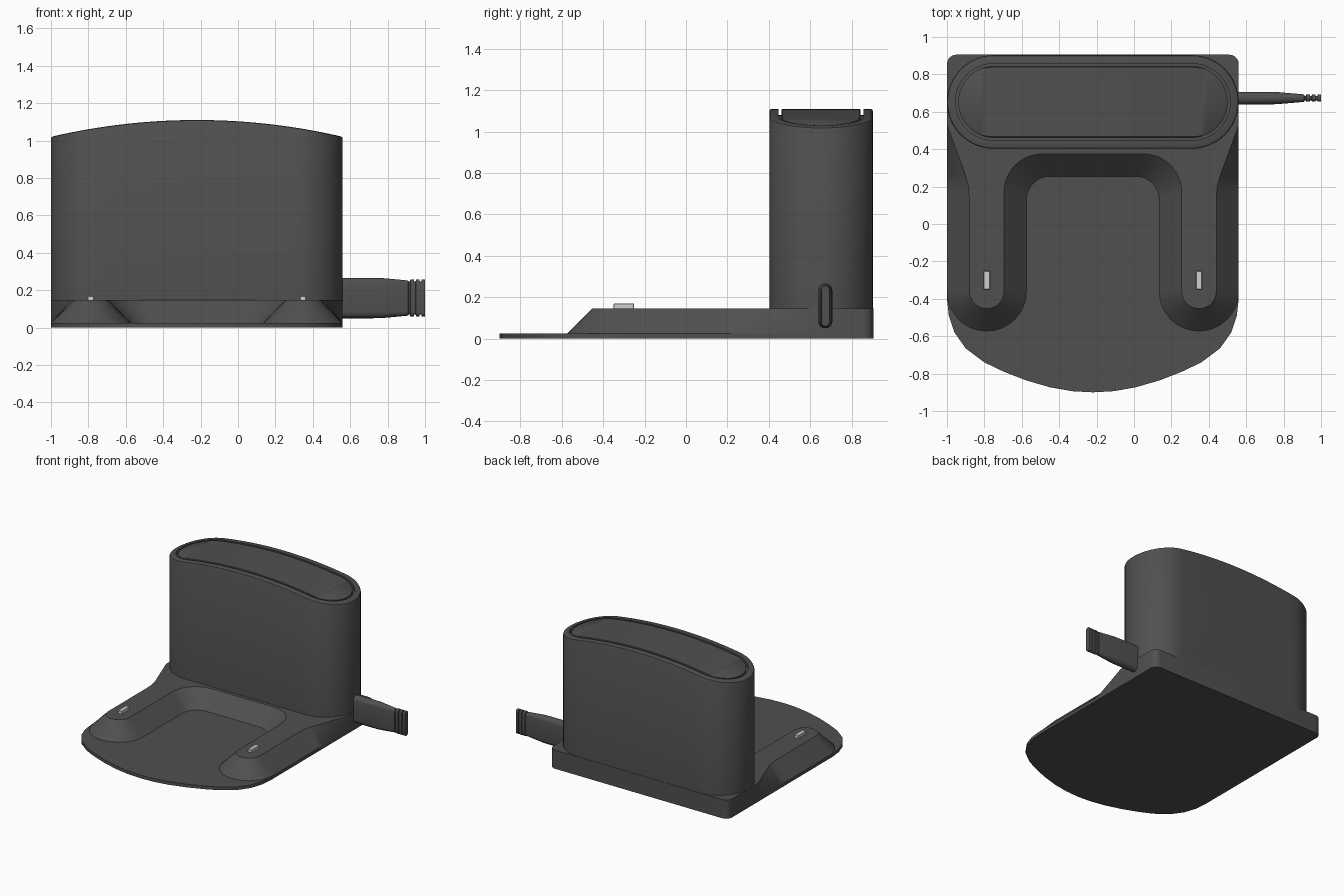
import bpy, bmesh, math

if "Cube" in bpy.data.objects:
    bpy.data.objects.remove(bpy.data.objects["Cube"])

CX = -0.22            # symmetry plane of the dock
PLATE, DECK = 0.025, 0.147


def material(name, v):
    m = bpy.data.materials.new(name)
    m.diffuse_color = (v, v, v, 1)
    m.use_nodes = True
    m.node_tree.nodes["Principled BSDF"].inputs["Base Color"].default_value = m.diffuse_color
    return m


DARK = material("charcoal plastic", 0.08)
METAL = material("light metal", 0.62)


def finish(bm, name, mat, angle=30):
    bmesh.ops.recalc_face_normals(bm, faces=bm.faces)
    me = bpy.data.meshes.new(name)
    bm.to_mesh(me)
    bm.free()
    ob = bpy.data.objects.new(name, me)
    bpy.context.collection.objects.link(ob)
    me.materials.append(mat)
    bpy.ops.object.select_all(action='DESELECT')
    ob.select_set(True)
    bpy.context.view_layer.objects.active = ob
    bpy.ops.object.shade_smooth_by_angle(angle=math.radians(angle))
    return ob


def arc(cx, cy, r, a0, a1, n=10):
    return [(cx + r * math.cos(math.radians(a0 + (a1 - a0) * i / n)),
             cy + r * math.sin(math.radians(a0 + (a1 - a0) * i / n))) for i in range(n + 1)]


def mirrored(half):
    """Close a left half outline by mirroring it about the dock's centre."""
    return half + [(2 * CX - x, y) for x, y in reversed(half) if abs(x - CX) > 1e-5]


def loft(bm, loops, cap_start=True, cap_end=True):
    """Skin a list of equal-length closed loops of 3D points."""
    rings = [[bm.verts.new(p) for p in lp] for lp in loops]
    n = len(rings[0])
    for a, b in zip(rings, rings[1:]):
        for i in range(n):
            j = (i + 1) % n
            bm.faces.new((a[i], a[j], b[j], b[i]))
    if cap_start:
        bm.faces.new(rings[0])
    if cap_end:
        bm.faces.new(rings[-1])
    return rings


def at_z(pts, z):
    return [(x, y, z) for x, y in pts]


# base plate with bowed front
back = arc(-0.95, 0.855, 0.05, 90, 180, 6)
plate = mirrored(back + [(-1, -0.4), (-0.99, -0.49), (-0.96, -0.58), (-0.9, -0.665),
                         (-0.8, -0.74), (-0.7, -0.788), (-0.58, -0.835), (-0.45, -0.873),
                         (-0.33, -0.894), (CX, -0.9)])
bm = bmesh.new()
loft(bm, [at_z(plate, 0), at_z(plate, PLATE)])
finish(bm, "base_plate", DARK)

# raised deck with two sloped arms
flare = [(-1, 0.53), (-0.9, 0.255), (-0.885, 0.2), (-0.88, 0.14)]
top = mirrored(back + flare + arc(-0.7875, -0.36, 0.0925, 180, 360, 16)
               + arc(-0.49, 0.17, 0.205, 180, 90))
foot = mirrored(back + [(-1, y) for _, y in flare] + arc(-0.7875, -0.36, 0.2125, 180, 360, 16)
                + arc(-0.45, 0.13, 0.125, 180, 90))
bm = bmesh.new()
loft(bm, [at_z(foot, PLATE - 0.003), at_z(foot, PLATE), at_z(top, DECK)])
finish(bm, "raised_deck", DARK)

# tower with arched top and a groove around the lid
HALF, RAD, TY = 0.53, 0.25, 0.6525
ARCH_R = (0.78 ** 2 + 0.09 ** 2) / (2 * 0.09)


def stadium(inset, drop=None, z=None):
    r, n = RAD - inset, 20
    pts = [(CX - HALF + 2 * HALF * i / n, TY - r) for i in range(1, n)]
    pts += arc(CX + HALF, TY, r, -90, 90, 24)
    pts += [(CX + HALF - 2 * HALF * i / n, TY + r) for i in range(1, n)]
    pts += arc(CX - HALF, TY, r, 90, 270, 24)
    if z is not None:
        return at_z(pts, z)
    return [(x, y, 1.11 - ARCH_R + math.sqrt(ARCH_R ** 2 - (x - CX) ** 2) - drop) for x, y in pts]


bm = bmesh.new()
rings = loft(bm, [stadium(0, z=DECK - 0.01), stadium(0, 0.01), stadium(0.003, 0.003),
                  stadium(0.01, 0), stadium(0.045, 0), stadium(0.045, 0.03),
                  stadium(0.06, 0.03), stadium(0.06, 0.003), stadium(0.064, 0)], cap_end=False)
lid = rings[-1]
n = len(lid)
# lid surface: strips joining front and back points that share the same x
first = 19 + 12 + 1                   # vertex just past the right tip
tip = 19 + 12
for k in range(n // 2):
    quad = [lid[(tip + k) % n], lid[(tip + k + 1) % n], lid[(tip - k - 1) % n], lid[(tip - k) % n]]
    face = list(dict.fromkeys(quad))
    if len(face) > 2:
        bm.faces.new(face)
finish(bm, "tower", DARK, 35)

# cable plug: flattened stadium sections along x, with ribs at the end
PY, PZ = 0.673, 0.158


def section(x, hy, hz):
    pts = arc(0, hz - hy, hy, 0, 180, 8) + arc(0, hy - hz, hy, 180, 360, 8)
    return [(x, PY + y, PZ + z) for y, z in pts]


stations = [(0.5, 0.034, 0.108), (0.72, 0.034, 0.108), (0.77, 0.032, 0.107), (0.91, 0.02, 0.094)]
for x in (0.92, 0.95, 0.98):          # three ribs separated by grooves
    stations += [(x - 0.009, 0.012, 0.088), (x, 0.012, 0.088),
                 (x + 0.001, 0.019, 0.098), (x + 0.02, 0.019, 0.098)]
bm = bmesh.new()
loft(bm, [section(*s) for s in stations])
finish(bm, "cable_plug", DARK)

# charging contacts on the arm tips
for side, x in (("left", -0.7875), ("right", 2 * CX + 0.7875)):
    bm = bmesh.new()
    bmesh.ops.create_cube(bm, size=1)
    for v in bm.verts:
        v.co = (x + v.co.x * 0.034, -0.3 + v.co.y * 0.1, 0.153 + v.co.z * 0.034)
    bmesh.ops.bevel(bm, geom=bm.edges[:], offset=0.003, segments=1, affect='EDGES')
    finish(bm, side + "_contact", METAL)
